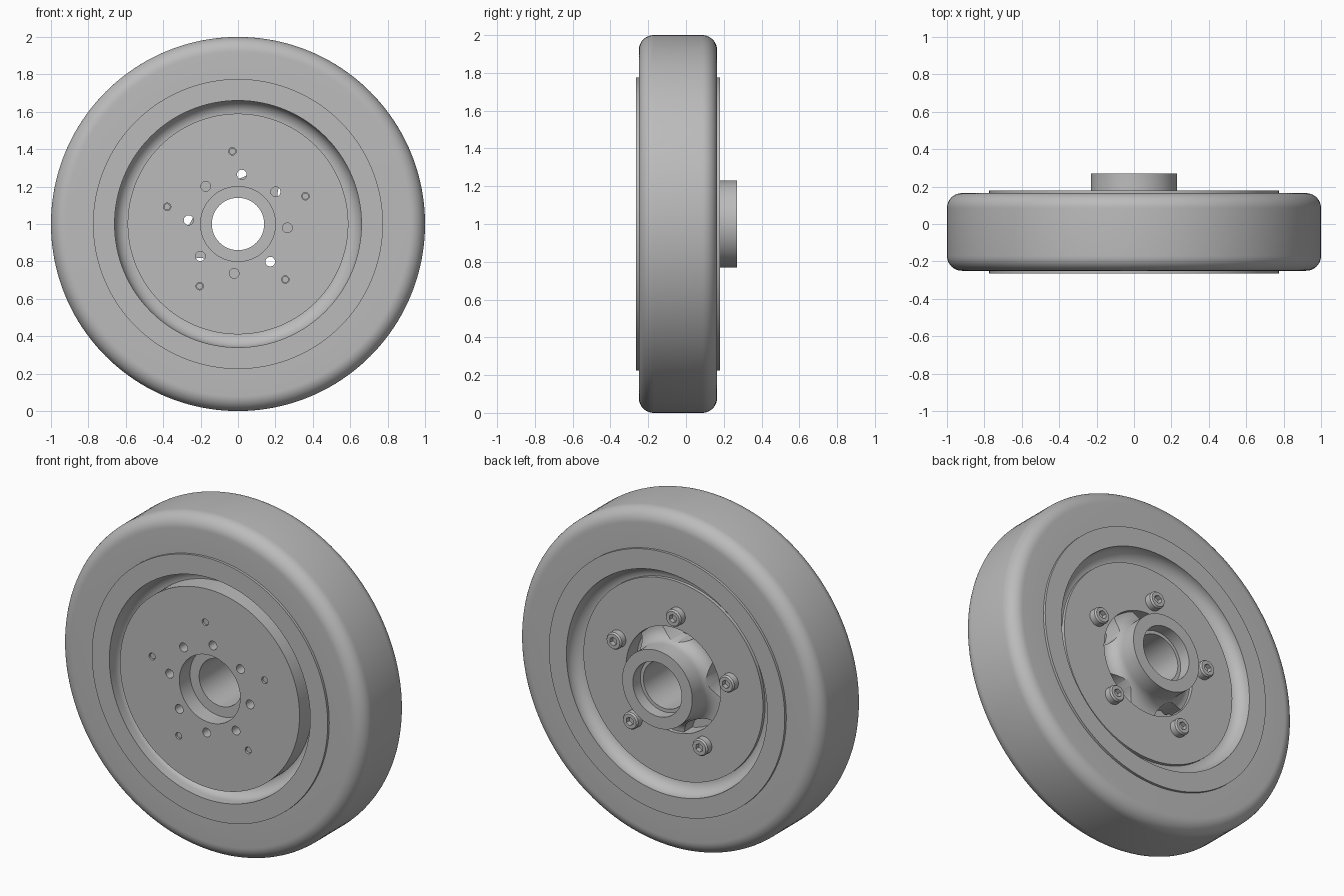
import bpy, bmesh, math
from mathutils import Matrix, Vector

cube = bpy.data.objects.get("Cube")
if cube:
    bpy.data.objects.remove(cube, do_unlink=True)

CENTRE = Vector((0, 0, 1))
TURN = 2 * math.pi

grey = bpy.data.materials.new("plain grey")
grey.use_nodes = True
grey.diffuse_color = (0.5, 0.5, 0.5, 1)
grey.node_tree.nodes["Principled BSDF"].inputs["Base Color"].default_value = grey.diffuse_color


def make_object(name, bm):
    bmesh.ops.recalc_face_normals(bm, faces=bm.faces)
    mesh = bpy.data.meshes.new(name)
    bm.to_mesh(mesh)
    bm.free()
    mesh.materials.append(grey)
    obj = bpy.data.objects.new(name, mesh)
    obj.location = CENTRE
    bpy.context.collection.objects.link(obj)
    return obj


def lathe(name, profile, segments=128):
    """Spin a closed (radius, y) profile round the wheel axis."""
    bm = bmesh.new()
    rings = []
    for i in range(segments):
        a = TURN * i / segments
        rings.append([bm.verts.new((r * math.cos(a), y, r * math.sin(a))) for r, y in profile])
    n = len(profile)
    for i in range(segments):
        p, q = rings[i], rings[(i + 1) % segments]
        for j in range(n):
            k = (j + 1) % n
            bm.faces.new((p[j], p[k], q[k], q[j]))
    return make_object(name, bm)


def arc(cr, cy, rr, ry, start, end, steps=10):
    """Elliptical arc in the (radius, y) plane, angles in degrees."""
    out = []
    for i in range(steps + 1):
        a = math.radians(start + (end - start) * i / steps)
        out.append((cr + rr * math.cos(a), cy + ry * math.sin(a)))
    return out


def spots(count, radius, start):
    """Evenly spaced points round the axis, start angle in degrees."""
    for i in range(count):
        a = math.radians(start) + TURN * i / count
        yield radius * math.cos(a), radius * math.sin(a)


def add_rod(bm, x, z, radius, y0, y1, sides=32):
    move = Matrix.Translation((x, (y0 + y1) / 2, z)) @ Matrix.Rotation(math.pi / 2, 4, 'X')
    bmesh.ops.create_cone(bm, cap_ends=True, segments=sides, radius1=radius,
                          radius2=radius, depth=y1 - y0, matrix=move)


def cut(obj, bm):
    cutter = make_object("cutter", bm)
    cutter.hide_render = True
    mod = obj.modifiers.new("cut", 'BOOLEAN')
    mod.operation = 'DIFFERENCE'
    mod.solver = 'EXACT'
    mod.object = cutter
    select(obj)
    bpy.ops.object.modifier_apply(modifier=mod.name)
    bpy.data.objects.remove(cutter, do_unlink=True)


def select(obj):
    bpy.ops.object.select_all(action='DESELECT')
    obj.select_set(True)
    bpy.context.view_layer.objects.active = obj


def smooth(obj):
    select(obj)
    bpy.ops.object.shade_smooth_by_angle(angle=math.radians(30))


SCREWS = list(spots(5, 0.39, 94.4))

# Tyre with rounded shoulders
tyre = lathe("tyre", [(0.77, -0.25)] + arc(0.92, -0.17, 0.08, 0.08, -90, 0)
             + arc(0.92, 0.085, 0.08, 0.08, 0, 90) + [(0.77, 0.165)], 160)

# Rim with a coved channel on both sides
rim = lathe("rim", [(0.775, -0.265), (0.66, -0.265)]
            + arc(0.585, -0.22, 0.075, 0.075, 0, 90)
            + arc(0.585, 0.175, 0.075, 0.075, -90, 0)
            + [(0.66, 0.18), (0.775, 0.18)])

# Wheel disc, open in the middle of the back, drilled for pins and screws
disc = lathe("wheel_disc", [(0.2, -0.265), (0.59, -0.265), (0.59, 0.12),
                            (0.31, 0.12), (0.31, 0.02), (0.2, 0.02)])
drill = bmesh.new()
for x, z in spots(8, 0.265, -4.4):
    add_rod(drill, x, z, 0.026, -0.4, 0.1)
for x, z in SCREWS:
    add_rod(drill, x, z, 0.02, -0.4, 0.3)
cut(disc, drill)

# Hub: stepped bore, flared shoulder and scallops that clear the screws
hub = lathe("hub", [(0.14, -0.165), (0.205, -0.165), (0.205, 0.0), (0.308, 0.0), (0.308, 0.1)]
            + arc(0.308, 0.178, 0.078, 0.078, 270, 180, 8)
            + [(0.23, 0.27), (0.16, 0.27), (0.16, 0.2), (0.14, 0.2)])
scallops = bmesh.new()
for x, z in SCREWS:
    add_rod(scallops, x, z, 0.15, -0.1, 0.24, 64)
cut(hub, scallops)

# Cap screws: chamfered head with a hexagonal socket, shank showing at the front
head = lathe("screw_head", [(0.005, 0.115), (0.046, 0.115), (0.05, 0.12), (0.05, 0.158),
                            (0.043, 0.168), (0.005, 0.168)], 32)
fill = bmesh.new()
add_rod(fill, 0, 0, 0.025, 0.14, 0.2, 6)
cut(head, fill)
shank_bm = bmesh.new()
add_rod(shank_bm, 0, 0, 0.0175, -0.255, 0.145, 24)
shank = make_object("screw_shank", shank_bm)

for part in (tyre, rim, disc, hub, head, shank):
    smooth(part)

for part in (head, shank):
    for i, (x, z) in enumerate(SCREWS):
        obj = part
        if i:
            obj = bpy.data.objects.new(part.name + "_" + str(i + 1), part.data)
            bpy.context.collection.objects.link(obj)
        obj.location = CENTRE + Vector((x, 0, z))
